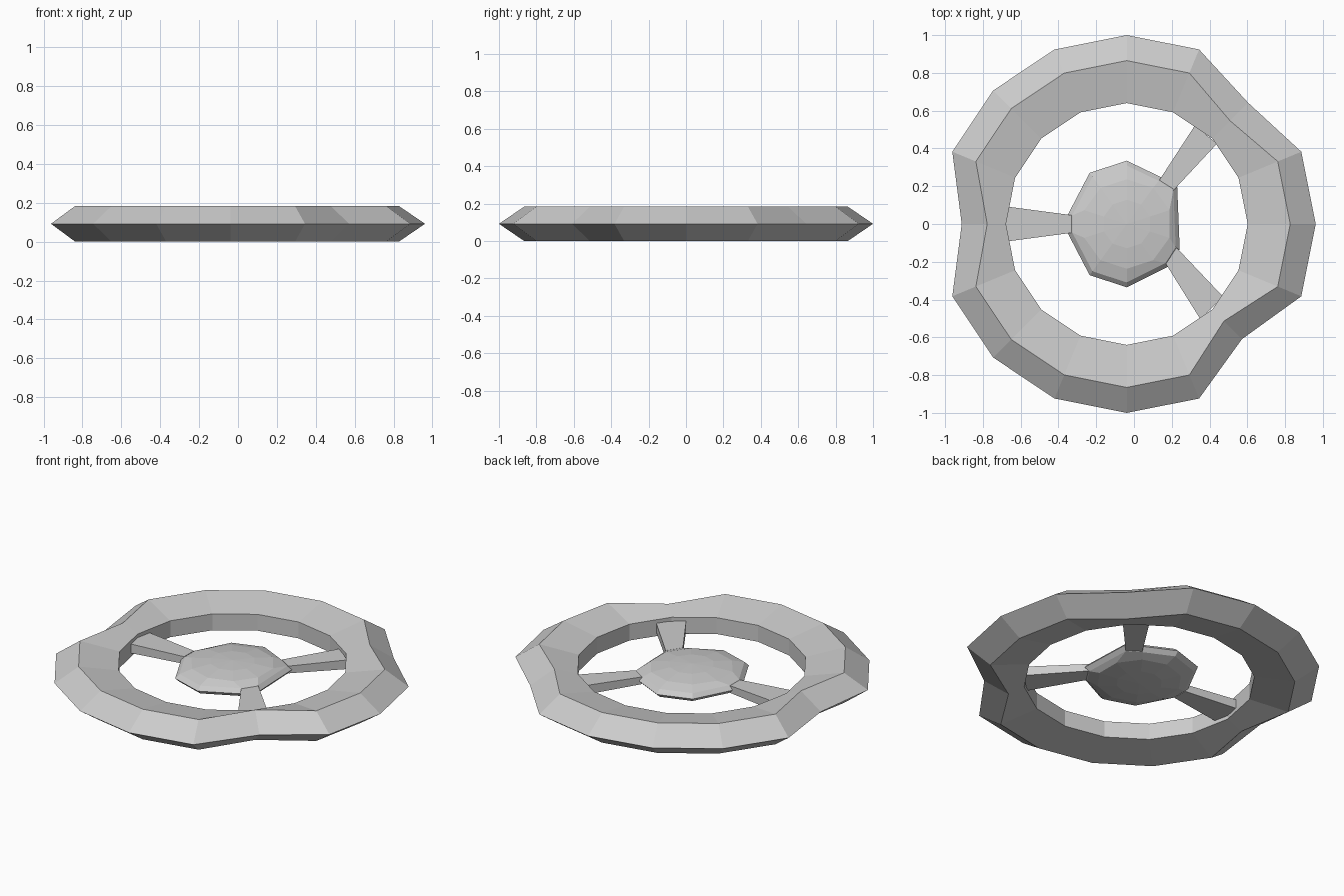
import bpy
from math import sin, cos, radians

if "Cube" in bpy.data.objects:
    bpy.data.objects.remove(bpy.data.objects["Cube"])

CX = -0.038   # wheel axis sits slightly left of the bounding-box centre
MID = 0.092   # half of the rim height


def add_mesh(name, verts, faces):
    mesh = bpy.data.meshes.new(name)
    mesh.from_pydata(verts, [], faces)
    mesh.update()
    obj = bpy.data.objects.new(name, mesh)
    obj.location.x = CX
    bpy.context.collection.objects.link(obj)
    return obj


# Rim: 16 sides, pentagonal section, with three notches in the outer edge
N = 16
notch = {2: 0.092, 8: 0.126, 14: 0.138}   # step index -> inward shift
section = [(1.0, MID), (0.865, 2 * MID), (0.64, 0.142), (0.64, 0.042), (0.865, 0.0)]
S = len(section)
verts, faces = [], []
for i in range(N):
    a = radians(i * 360 / N)
    for r, z in section:
        if r > 0.7:
            r -= notch.get(i, 0)
        verts.append((r * cos(a), r * sin(a), z))
    for k in range(S):
        j, m = (i + 1) % N, (k + 1) % S
        faces.append((i * S + k, j * S + k, j * S + m, i * S + m))
add_mesh("rim", verts, faces)

# Hub: flattened ten-sided ball, pinched at the waist where spokes join
R, H = 0.335, 0.062
regular = [(R * cos(radians(90 + 36 * i)), R * sin(radians(90 + 36 * i))) for i in range(10)]
pinched = list(regular)
joins = {2: (-0.312, 0.05), 3: (-0.312, -0.05),
         6: (0.22, -0.225), 7: (0.28, -0.133),
         8: (0.267, 0.194), 9: (0.183, 0.247)}
for i, p in joins.items():
    pinched[i] = p
verts, faces = [(0, 0, MID - H)], []
lats = (-67.5, -45, -22.5, 0, 22.5, 45, 67.5)
for lat in lats:
    c, z = cos(radians(lat)), MID + H * sin(radians(lat))
    outline = pinched if abs(lat) < 40 else regular
    verts += [(x * c, y * c, z) for x, y in outline]
verts.append((0, 0, MID + H))
top = len(verts) - 1
for i in range(10):
    j = (i + 1) % 10
    faces.append((0, 1 + j, 1 + i))
    for k in range(len(lats) - 1):
        a, b = 1 + 10 * k, 11 + 10 * k
        faces.append((a + i, a + j, b + j, b + i))
    faces.append((top, top - 10 + i, top - 10 + j))
add_mesh("hub", verts, faces)

# Spokes: flared slabs from the pinched hub sides to the inner rim wall
spokes = {
    "spoke_left": (joins[2], joins[3], (-0.64, -0.093), (-0.64, 0.093)),
    "spoke_front": (joins[6], joins[7], (0.51, -0.385), (0.39, -0.505)),
    "spoke_back": (joins[8], joins[9], (0.36, 0.521), (0.478, 0.426)),
}
for name, (a, b, c, d) in spokes.items():
    a, b = [(x * 0.94, y * 0.94) for x, y in (a, b)]
    verts = [(x, y, MID + s * t) for s in (-1, 1)
             for (x, y), t in ((a, 0.022), (b, 0.022), (c, 0.028), (d, 0.028))]
    faces = [(3, 2, 1, 0), (4, 5, 6, 7)]
    faces += [(i, (i + 1) % 4, (i + 1) % 4 + 4, i + 4) for i in range(4)]
    add_mesh(name, verts, faces)
